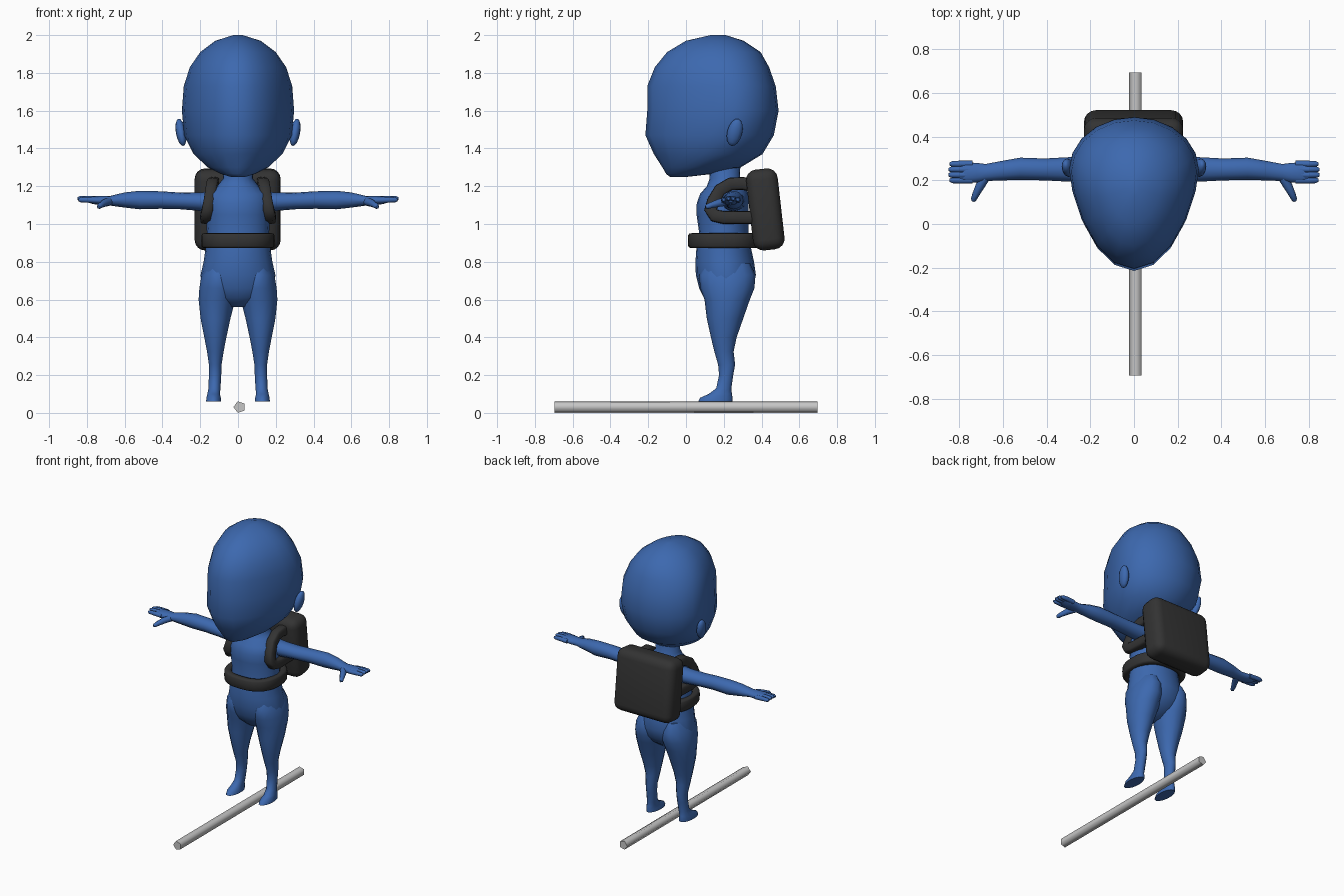
import bpy, bmesh, math
from mathutils import Vector, Matrix

if "Cube" in bpy.data.objects:
    bpy.data.objects.remove(bpy.data.objects["Cube"])


def material(name, rgb):
    m = bpy.data.materials.new(name)
    m.diffuse_color = (*rgb, 1)
    m.use_nodes = True
    m.node_tree.nodes["Principled BSDF"].inputs["Base Color"].default_value = m.diffuse_color
    return m


BLUE = material("blue", (0.046, 0.14, 0.43))
DARK = material("charcoal", (0.033, 0.033, 0.033))
GREY = material("light_grey", (0.56, 0.56, 0.56))


def finish(name, bm, mat, mirror=False, angle=50):
    bmesh.ops.recalc_face_normals(bm, faces=bm.faces)
    me = bpy.data.meshes.new(name)
    bm.to_mesh(me)
    bm.free()
    me.materials.append(mat)
    ob = bpy.data.objects.new(name, me)
    bpy.context.collection.objects.link(ob)
    if mirror:
        ob.modifiers.new("mirror", "MIRROR").use_mirror_merge = False
    bpy.ops.object.select_all(action="DESELECT")
    ob.select_set(True)
    bpy.context.view_layer.objects.active = ob
    bpy.ops.object.shade_smooth_by_angle(angle=math.radians(angle))
    return ob


def loft(name, rings, mat, mirror=False, closed=False, angle=50):
    """Skin a list of equal-sized point rings."""
    bm = bmesh.new()
    vs = [[bm.verts.new(p) for p in r] for r in rings]
    n = len(vs[0])
    pairs = list(zip(vs, vs[1:])) + ([(vs[-1], vs[0])] if closed else [])
    for a, b in pairs:
        for i in range(n):
            j = (i + 1) % n
            bm.faces.new((a[i], a[j], b[j], b[i]))
    if not closed:
        bm.faces.new(vs[0])
        bm.faces.new(vs[-1])
    return finish(name, bm, mat, mirror, angle)


def angles(n):
    return [2 * math.pi * i / n for i in range(n)]


def spow(v, p):
    return math.copysign(abs(v) ** p, v)


def ring_z(z, cx, hx, front, mid, back, n=20, point=1.0):
    """Egg-shaped horizontal ring, widest at y = mid."""
    pts = []
    for a in angles(n):
        c = math.cos(a)
        y = mid - (mid - front) * c ** point if c > 0 else mid - (back - mid) * c
        pts.append((cx + hx * math.sin(a), y, z))
    return pts


def ring_x(x, y, hy, z, hz, n=12):
    return [(x, y + hy * math.cos(a), z + hz * math.sin(a)) for a in angles(n)]


def tube(name, path, radii, mat, mirror=True, n=8):
    rings = []
    for i, p in enumerate(path):
        d = Vector(path[min(i + 1, len(path) - 1)]) - Vector(path[max(i - 1, 0)])
        q = d.to_track_quat("Z", "Y")
        rings.append([Vector(p) + q @ Vector((radii[i] * math.cos(a), radii[i] * math.sin(a), 0))
                      for a in angles(n)])
    return loft(name, rings, mat, mirror)


# Head: z, half width, front, widest y, back
head = [(1.25, .04, -.085, -.04, .01), (1.265, .09, -.105, 0, .14), (1.30, .16, -.125, .08, .29),
        (1.37, .235, -.17, .17, .405), (1.47, .285, -.215, .22, .465), (1.60, .297, -.205, .25, .49),
        (1.73, .287, -.205, .24, .475), (1.83, .255, -.165, .21, .44), (1.91, .2, -.10, .19, .395),
        (1.97, .12, 0, .17, .305), (2.0, .025, .13, .17, .21)]
loft("head", [ring_z(z, 0, h, f, m, b, 20, 1.3) for z, h, f, m, b in head], BLUE, angle=80)

# Ears: flattened, tilted ellipsoids
bm = bmesh.new()
bmesh.ops.create_uvsphere(bm, u_segments=12, v_segments=8, radius=1)
bmesh.ops.transform(bm, verts=bm.verts, matrix=(
    Matrix.Translation((.302, .258, 1.485)) @ Matrix.Rotation(math.radians(10), 4, "Y")
    @ Matrix.Rotation(math.radians(-14), 4, "X") @ Matrix.Diagonal((.027, .04, .075, 1))))
finish("ear", bm, BLUE, True, 80)

# Torso and neck: z, half width, front, back
torso = [(.56, .05, .15, .24), (.61, .15, .095, .31), (.66, .19, .07, .35), (.73, .198, .052, .37),
         (.8, .182, .05, .36), (.87, .172, .055, .345), (.95, .165, .07, .33), (1.05, .168, .056, .33),
         (1.11, .172, .057, .33), (1.16, .16, .075, .33), (1.2, .11, .11, .31), (1.24, .08, .125, .285),
         (1.36, .075, .12, .29)]
loft("torso", [ring_z(z, 0, h, f, (f + b) / 2, b) for z, h, f, b in torso], BLUE, angle=80)

# Legs with feet: z, inner x, outer x, front, back
leg = [(.06, .088, .17, .065, .245), (.08, .09, .168, .075, .247), (.1, .095, .163, .12, .243),
       (.13, .092, .157, .16, .24), (.2, .088, .155, .175, .25), (.255, .086, .155, .17, .26),
       (.325, .075, .165, .15, .252), (.4, .06, .18, .132, .268), (.5, .038, .2, .11, .303),
       (.6, .012, .211, .098, .338), (.66, .002, .207, .075, .362), (.73, .01, .195, .07, .368),
       (.79, .04, .165, .1, .34)]
loft("leg", [ring_z(z, (i + o) / 2, (o - i) / 2, f, (f + b) / 2, b, 14) for z, i, o, f, b in leg],
     BLUE, True, angle=60)

# Arms and palms: x, y, half depth, z, half height
arm = [(.08, .25, .065, 1.12, .055), (.2, .25, .058, 1.118, .049), (.3, .25, .056, 1.122, .044),
       (.41, .25, .05, 1.127, .046), (.52, .253, .051, 1.127, .049), (.6, .245, .045, 1.127, .04),
       (.68, .236, .039, 1.123, .025), (.72, .235, .045, 1.124, .025), (.77, .235, .047, 1.127, .021),
       (.80, .236, .043, 1.129, .012)]
loft("arm", [ring_x(*r) for r in arm], BLUE, True, angle=70)

# Fingers and thumb
for k in range(4):
    y = .2 + .025 * k
    z = 1.127 + (.004 if k in (1, 2) else -.002)
    end = .85 if k in (1, 2) else .845
    tube(f"finger_{k + 1}", [(.74, y, z), (.8, y, z + .003), (end - .012, y, z + .003), (end, y, z + .003)],
         [.015, .015, .013, .007], BLUE)
tube("thumb", [(.675, .225, 1.12), (.705, .175, 1.112), (.725, .135, 1.1), (.735, .112, 1.092),
               (.737, .104, 1.09)], [.022, .021, .016, .013, .007], BLUE)

# Backpack: tilted rounded box
bm = bmesh.new()
bmesh.ops.create_cube(bm, size=1)
bmesh.ops.scale(bm, vec=(.455, .168, .43), verts=bm.verts)
bmesh.ops.bevel(bm, geom=bm.edges[:], offset=.055, segments=4, profile=.5, affect="EDGES")
bmesh.ops.transform(bm, verts=bm.verts, matrix=(
    Matrix.Translation((-.002, .42, 1.077)) @ Matrix.Rotation(math.radians(6.5), 4, "X")))
finish("backpack", bm, DARK, angle=60)


def strap_section(center, out, side, thick, wide):
    """Rounded rectangle across a strap."""
    return [Vector(center) + out * (thick * spow(math.cos(a), .5)) + side * (wide * spow(math.sin(a), .5))
            for a in angles(12)]


# Shoulder straps looping around the arms
path = [(.13, .37, 1.2), (.13, .30, 1.215), (.135, .235, 1.212), (.142, .18, 1.18), (.152, .145, 1.12),
        (.162, .13, 1.075), (.168, .15, 1.045), (.17, .2, 1.034), (.168, .28, 1.034), (.165, .37, 1.034)]
rings = []
for i, p in enumerate(path):
    t = Vector(path[min(i + 1, len(path) - 1)]) - Vector(path[max(i - 1, 0)])
    out = Vector((0, t.z, -t.y)).normalized()
    rings.append(strap_section(p, out, Vector((1, 0, 0)), .034, .031))
loft("shoulder_strap", rings, DARK, True, angle=60)

# Waist belt
rings = []
for a in angles(28):
    out = Vector((math.sin(a), -math.cos(a), 0))
    c = (.17 * spow(out.x, .8), .2 + .165 * spow(out.y, .8), .912)
    rings.append(strap_section(c, out, Vector((0, 0, 1)), .025, .04))
loft("waist_belt", rings, DARK, closed=True, angle=60)

# Five-sided ground bar
loft("bar", [[(.008 - .032 * math.cos(a), y, .031 + .032 * math.sin(a)) for a in angles(5)]
             for y in (-.695, .695)], GREY, angle=80)
